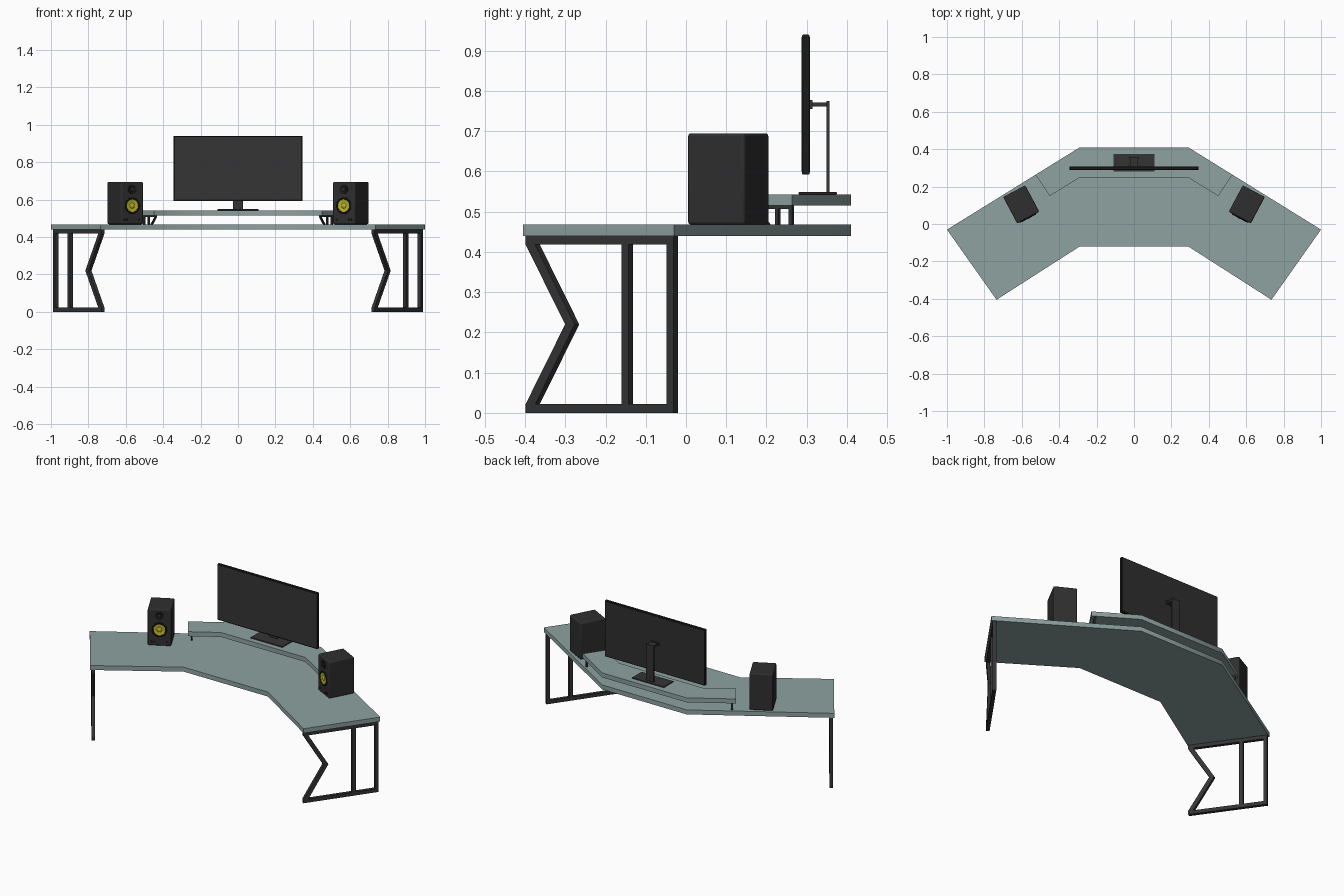
import bpy, bmesh, math
from mathutils import Matrix, Vector

if "Cube" in bpy.data.objects:
    bpy.data.objects.remove(bpy.data.objects["Cube"])


def mat(name, c):
    m = bpy.data.materials.new(name)
    m.diffuse_color = (*c, 1)
    m.use_nodes = True
    m.node_tree.nodes["Principled BSDF"].inputs["Base Color"].default_value = m.diffuse_color
    return m


SLATE = mat("slate desk", (0.27, 0.36, 0.355))
METAL = mat("dark metal", (0.034, 0.034, 0.034))
CASE = mat("charcoal case", (0.028, 0.028, 0.028))
SCREEN = mat("screen grey", (0.036, 0.036, 0.036))
BLACK = mat("black trim", (0.01, 0.01, 0.01))
YELLOW = mat("yellow cone", (0.50, 0.46, 0.02))


def finish(name, bm, m, M=None, bevel=0, seg=3, angle=30):
    if M:
        bm.transform(M)
    bmesh.ops.recalc_face_normals(bm, faces=bm.faces)
    me = bpy.data.meshes.new(name)
    bm.to_mesh(me)
    bm.free()
    me.materials.append(m)
    o = bpy.data.objects.new(name, me)
    bpy.context.collection.objects.link(o)
    bpy.ops.object.select_all(action='DESELECT')
    o.select_set(True)
    bpy.context.view_layer.objects.active = o
    if bevel:
        b = o.modifiers.new("bevel", 'BEVEL')
        b.width, b.segments = bevel, seg
    bpy.ops.object.shade_smooth_by_angle(angle=math.radians(angle))
    return o


def prism(bm, pts, a, b, axis='z'):
    """Extrude a 2D outline between a and b along z, or (x, z) outline along y."""
    put = (lambda p, h: (p[0], p[1], h)) if axis == 'z' else (lambda p, h: (p[0], h, p[1]))
    lo = [bm.verts.new(put(p, a)) for p in pts]
    hi = [bm.verts.new(put(p, b)) for p in pts]
    bm.faces.new(lo)
    bm.faces.new(hi)
    for i in range(len(pts)):
        j = (i + 1) % len(pts)
        bm.faces.new((lo[i], lo[j], hi[j], hi[i]))


def rect(x0, x1, z0, z1):
    return [(x0, z0), (x1, z0), (x1, z1), (x0, z1)]


def box(name, x, y, z, m, M=None, bevel=0, seg=3):
    bm = bmesh.new()
    prism(bm, rect(*x, *z), *y, axis='y')
    return finish(name, bm, m, M, bevel, seg)


def lathe(name, prof, m, M, n=32):
    """Turn an (r, y) profile round the local y axis."""
    bm = bmesh.new()
    vs = [bm.verts.new((r, y, 0)) for r, y in prof]
    es = [bm.edges.new(e) for e in zip(vs, vs[1:])]
    bmesh.ops.spin(bm, geom=vs + es, axis=(0, 1, 0), cent=(0, 0, 0),
                   angle=2 * math.pi, steps=n, use_duplicate=False)
    bmesh.ops.remove_doubles(bm, verts=bm.verts, dist=1e-5)
    return finish(name, bm, m, M)


def slab(name, half, z0, z1):
    bm = bmesh.new()
    prism(bm, half + [(-x, y) for x, y in reversed(half)], z0, z1)
    return finish(name, bm, SLATE, angle=35)


# desk top and raised shelf
slab("desk_top", [(0.29, 0.41), (1, -0.03), (0.735, -0.405), (0.29, -0.12)], 0.44, 0.468)
slab("monitor_shelf", [(0.29, 0.41), (0.527, 0.263), (0.45, 0.15), (0.29, 0.248)], 0.515, 0.543)

for s, side in ((1, "right"), (-1, "left")):
    mirror = Matrix.Scale(s, 4, (1, 0, 0))

    # desk leg frame, built in the plane of the desk end
    bm = bmesh.new()
    for p in (rect(-0.225, 0.225, 0, 0.022), rect(-0.225, 0.225, 0.418, 0.44),
              rect(0.203, 0.225, 0.022, 0.418), rect(0.066, 0.088, 0.022, 0.418),
              [(-0.225, 0.022), (-0.196, 0.022), (-0.076, 0.22),
               (-0.196, 0.418), (-0.225, 0.418), (-0.105, 0.22)]):
        prism(bm, p, -0.01, 0.01, 'y')
    M = mirror @ Matrix.Translation((0.852, -0.209, 0)) @ Matrix.Rotation(math.atan2(0.375, 0.265), 4, 'Z')
    finish(side + "_leg", bm, METAL, M)

    # small shelf support
    bm = bmesh.new()
    for p in (rect(-0.062, 0.058, 0.507, 0.515), rect(0.048, 0.058, 0.468, 0.507),
              rect(0.007, 0.017, 0.468, 0.507),
              [(-0.024, 0.468), (-0.012, 0.468), (-0.050, 0.508), (-0.062, 0.508)]):
        prism(bm, p, -0.005, 0.005, 'y')
    M = mirror @ Matrix.Translation((0.471, 0.218, 0)) @ Matrix.Rotation(math.atan2(0.113, 0.077), 4, 'Z')
    finish(side + "_shelf_support", bm, METAL, M)

    # speaker turned towards the seat
    M = mirror @ Matrix.Translation((0.603, 0.105, 0.468)) @ Matrix.Rotation(math.radians(-28), 4, 'Z')
    box(side + "_speaker_case", (-0.067, 0.067), (-0.08, 0.08), (0, 0.227), CASE, M, 0.007)
    W = M @ Matrix.Translation((0, -0.08, 0.1))
    lathe(side + "_woofer_ring", [(0.045, 0.001), (0.045, -0.003), (0.041, -0.005),
                                  (0.035, -0.004), (0.033, 0.001)], BLACK, W)
    lathe(side + "_woofer_cone", [(0.034, -0.003), (0.015, -0.0005), (0.012, -0.003),
                                  (0.006, -0.005), (0, -0.0055)], YELLOW, W)
    T = M @ Matrix.Translation((0, -0.08, 0.187))
    lathe(side + "_tweeter_ring", [(0.025, 0.001), (0.025, -0.003), (0.021, -0.004),
                                   (0.012, -0.001)], BLACK, T)
    lathe(side + "_tweeter_dome", [(0.012, 0), (0.010, -0.004), (0.005, -0.006), (0, -0.0065)], CASE, T, 24)
    for i, x in enumerate((-0.042, 0.030, 0.045)):
        lathe(f"{side}_speaker_knob_{i}", [(0.005, 0.001), (0.005, -0.004), (0, -0.004)], BLACK,
              M @ Matrix.Translation((x, -0.08, 0.025)), 16)

# monitor
box("monitor_case", (-0.345, 0.345), (0.2885, 0.307), (0.592, 0.94), BLACK, bevel=0.003, seg=2)
box("monitor_screen", (-0.338, 0.338), (0.2875, 0.290), (0.600, 0.934), SCREEN)
box("monitor_back_panel", (-0.338, 0.338), (0.305, 0.308), (0.598, 0.934), CASE)

# monitor stand
box("stand_base", (-0.11, 0.11), (0.28, 0.375), (0.543, 0.549), METAL, bevel=0.001, seg=1)
box("stand_post", (-0.026, 0.026), (0.349, 0.357), (0.548, 0.775), METAL)
box("stand_arm", (-0.022, 0.022), (0.312, 0.351), (0.761, 0.772), METAL)
box("stand_mount", (-0.03, 0.03), (0.306, 0.314), (0.755, 0.778), METAL)
